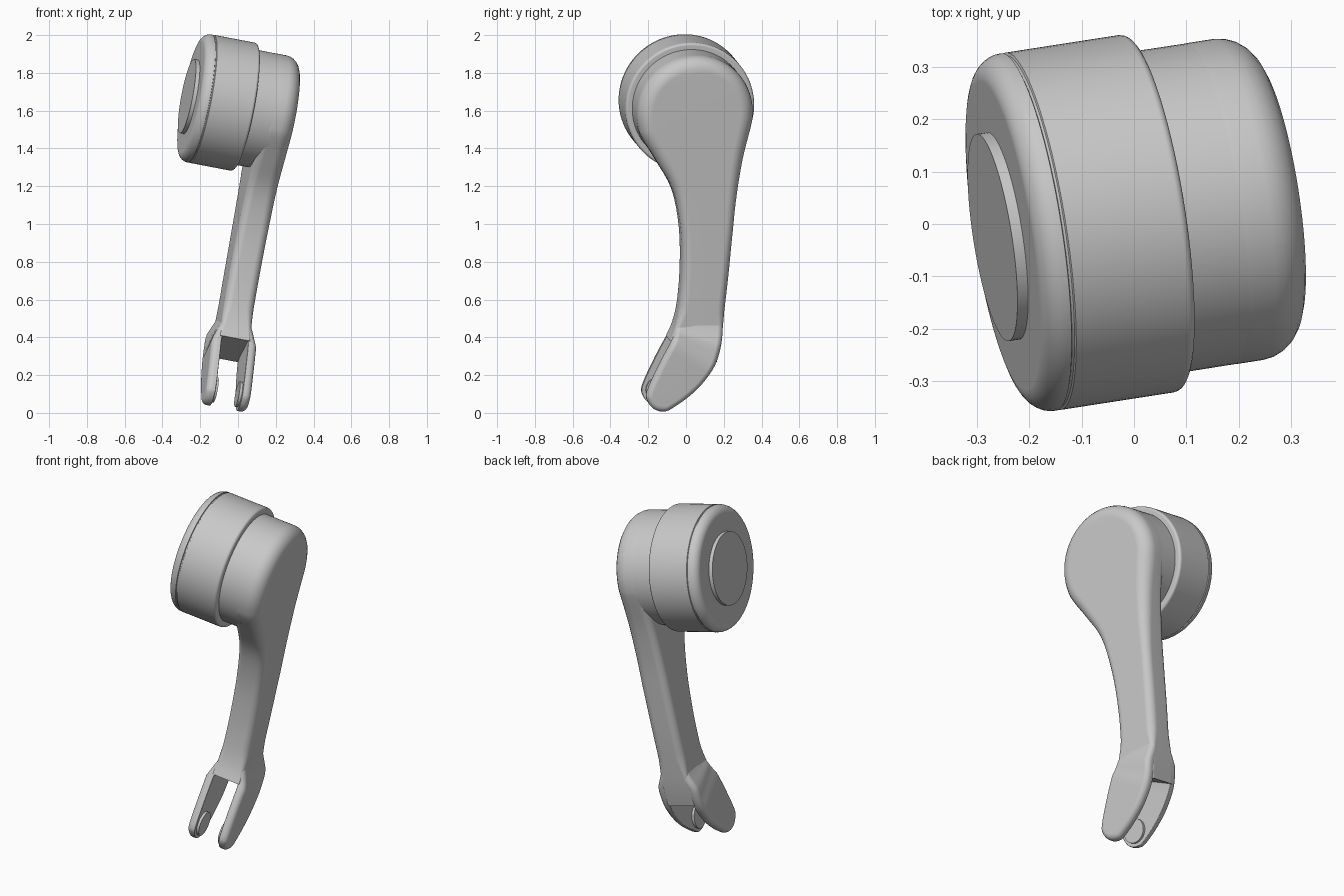
import bpy, bmesh
from math import sin, cos, radians, pi
from mathutils import Matrix, Vector

cube = bpy.data.objects.get("Cube")
if cube:
    bpy.data.objects.remove(cube, do_unlink=True)

grey = bpy.data.materials.new("grey")
grey.use_nodes = True
COLOUR = (0.58, 0.58, 0.58, 1)
grey.diffuse_color = COLOUR
grey.node_tree.nodes["Principled BSDF"].inputs["Base Color"].default_value = COLOUR

# Tilted local frame: x runs along the joint axis, z up the arm
axis = Vector((1, 0.155, -0.19)).normalized()
up = (Vector((0, 0, 1)) - axis * axis.z).normalized()
side = up.cross(axis)
FRAME = Matrix((axis, side, up)).transposed().to_4x4()
FRAME.translation = (0, 0.016, 1.626)


def finish(bm, name):
    bmesh.ops.recalc_face_normals(bm, faces=bm.faces)
    mesh = bpy.data.meshes.new(name)
    bm.to_mesh(mesh)
    bm.free()
    obj = bpy.data.objects.new(name, mesh)
    obj.matrix_world = FRAME
    mesh.materials.append(grey)
    bpy.context.collection.objects.link(obj)
    bpy.ops.object.select_all(action='DESELECT')
    obj.select_set(True)
    bpy.context.view_layer.objects.active = obj
    bpy.ops.object.shade_smooth_by_angle(angle=radians(40))
    obj.modifiers.new("even_shading", 'WEIGHTED_NORMAL').keep_sharp = True


def arc(cx, cy, r, start, end, steps):
    angles = [radians(start + (end - start) * i / steps) for i in range(steps + 1)]
    return [(cx + r * cos(a), cy + r * sin(a)) for a in angles]


def lathe(name, profile, centre=(0, 0)):
    """Turn (x, radius) points around the local x axis."""
    bm = bmesh.new()
    verts = [bm.verts.new((x, centre[0], centre[1] + r)) for x, r in profile]
    edges = [bm.edges.new(pair) for pair in zip(verts, verts[1:])]
    bmesh.ops.spin(bm, geom=verts + edges, cent=(0, *centre), axis=(1, 0, 0),
                   angle=2 * pi, steps=96)
    bmesh.ops.remove_doubles(bm, verts=bm.verts, dist=0.0001)
    finish(bm, name)


def spline(points, steps=4):
    """Smooth open curve through the points."""
    pts = [Vector(p) for p in points]
    pts = [pts[0]] + pts + [pts[-1]]
    out = []
    for a, b, c, d in zip(pts, pts[1:], pts[2:], pts[3:]):
        for k in range(steps):
            t = k / steps
            out.append(0.5 * (2 * b + (c - a) * t + (2 * a - 5 * b + 4 * c - d) * t ** 2
                              + (3 * b - a - 3 * c + d) * t ** 3))
    return out + [pts[-1]]


def ramp(z, start, end, a, b):
    """Blend from a to b as z goes from start to end."""
    return a + (b - a) * min(1, max(0, (z - start) / (end - start)))


def slab(name, outline, low, high, mirror=None, steps=6):
    """Thick plate with rounded rims; low and high give (x, rim radius) at a height."""
    n = len(outline)
    inward = []
    for i in range(n):
        t = (outline[min(i + 1, n - 1)] - outline[max(i - 1, 0)]).normalized()
        inward.append(Vector((-t.y, t.x)))
    levels = [(low, 1, k) for k in range(steps + 1)]
    levels += [(high, -1, k) for k in reversed(range(steps + 1))]
    bm = bmesh.new()
    rings = []
    for rim, sign, k in levels:
        a = pi / 2 * k / steps
        ring = []
        for p, normal in zip(outline, inward):
            x, r = rim(p.y)
            x += sign * r * (1 - cos(a))
            q = p + normal * r * (1 - sin(a))
            ring.append(bm.verts.new((x if mirror is None else 2 * mirror - x, q.x, q.y)))
        rings.append(ring)
    for lower, upper in zip(rings, rings[1:]):
        for i in range(n):
            j = (i + 1) % n
            bm.faces.new((lower[i], lower[j], upper[j], upper[i]))
    # Close each end with strips across the plate
    for ring in (rings[0], rings[-1]):
        for i in range(n // 2):
            strip = (ring[i], ring[i + 1], ring[n - 2 - i], ring[n - 1 - i])
            bm.faces.new(list(dict.fromkeys(strip)))
    finish(bm, name)


# Motor housing with rounded lid and a fine groove
lathe("motor_housing",
      [(-0.257, 0)] + arc(-0.209, 0.297, 0.048, 180, 90, 8)
      + [(-0.207, 0.345), (-0.205, 0.34), (-0.2, 0.34), (-0.198, 0.345)]
      + arc(0.023, 0.33, 0.015, 90, 0, 4) + [(0.038, 0)])
lathe("end_cap", [(-0.25, 0), (-0.25, 0.2), (-0.278, 0.2), (-0.278, 0)])
lathe("joint_collar", [(0.02, 0), (0.02, 0.31), (0.165, 0.3095), (0.165, 0)])

# Arm: back edge upward, round head, front edge downward
back_edge = [(0.146, -1.33), (0.166, -1.22), (0.183, -1.06), (0.199, -0.88),
             (0.213, -0.68), (0.23, -0.467), (0.26, -0.253)]
front_edge = [(-0.2, -0.258), (-0.106, -0.42), (-0.06, -0.63), (-0.05, -0.85),
              (-0.06, -1.03), (-0.08, -1.14), (-0.108, -1.215)]
slab("arm", spline(back_edge + arc(0, 0, 0.31, -14, 206, 18) + front_edge),
     low=lambda z: (0.115, ramp(z, -1.05, -1.2, 0.04, 0.01)),
     high=lambda z: (0.278, ramp(z, -0.1, -0.6, 0.075, 0.045) if z > -1
                     else ramp(z, -1.05, -1.2, 0.045, 0.01)))

# Fork prongs: flared at the root, bent forward, with a pivot boss inside each
PIVOT = (-0.14, -1.505)
MIDDLE, SLOT = 0.1975, 0.27
prong = spline([(-0.068, -1.1), (-0.085, -1.16), (-0.1, -1.21), (-0.16, -1.33)]
               + arc(*PIVOT, 0.088, 165, 315, 4)
               + [(0.0, -1.51), (0.07, -1.44), (0.135, -1.34), (0.166, -1.22),
                  (0.176, -1.12)])
for hand, mirror in (("left", None), ("right", MIDDLE)):
    slab(hand + "_prong", prong,
         low=lambda z: (ramp(z, -1.12, -1.22, 0.235, SLOT), 0.004),
         high=lambda z: (ramp(z, -1.12, -1.23, 0.272, 0.319), 0.03),
         mirror=mirror)
    sign = 1 if mirror is None else -1
    root, tip = (MIDDLE + sign * (SLOT - MIDDLE + d) for d in (0.01, -0.014))
    lathe(hand + "_pivot_boss", [(root, 0), (root, 0.068), (tip, 0.068), (tip, 0)], PIVOT)
